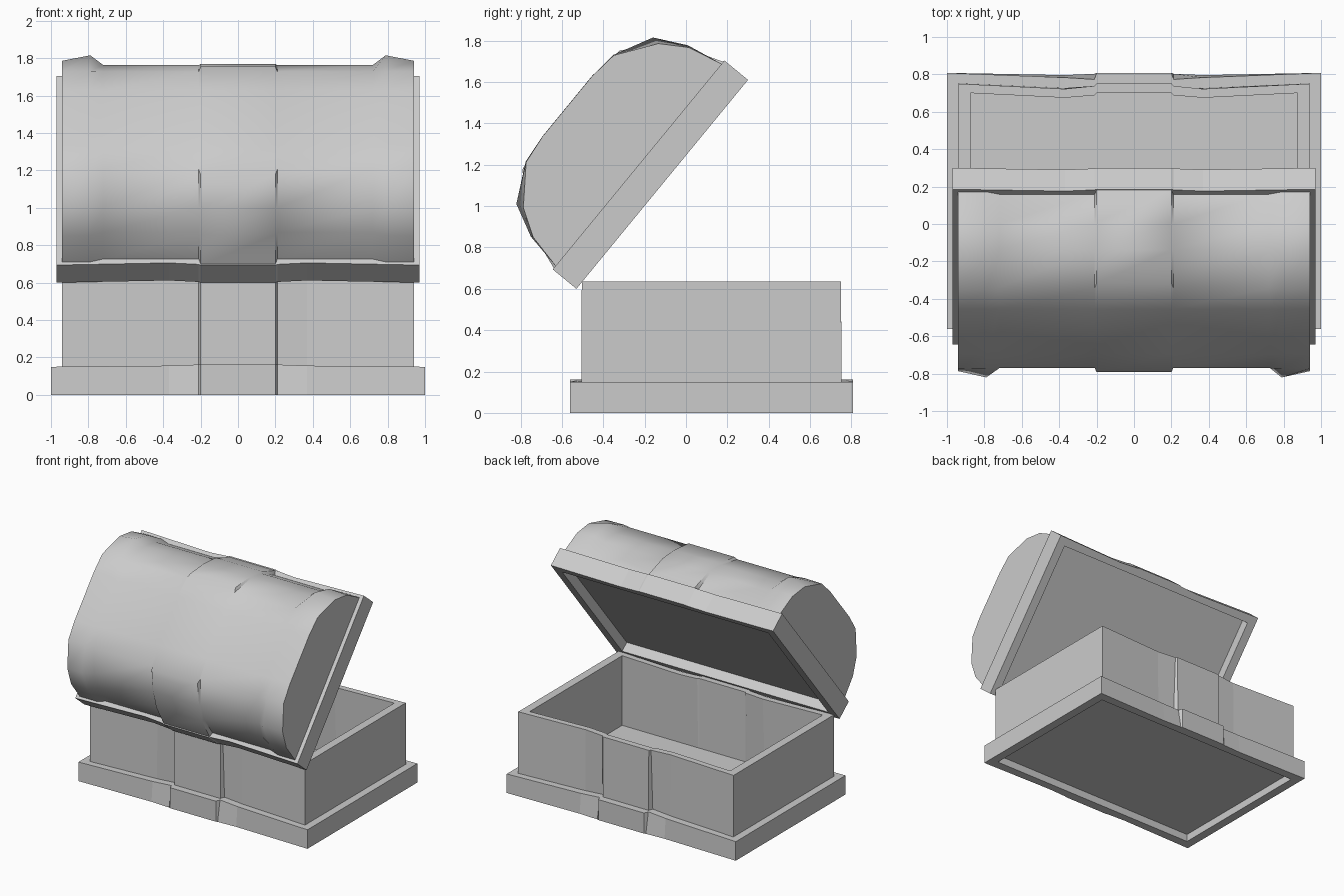
import bpy, bmesh, math
from mathutils import Vector

if "Cube" in bpy.data.objects:
    bpy.data.objects.remove(bpy.data.objects["Cube"])


def outline(hx, hy, z, cy=0.0, wave=0.0, groove=0.0, lift=0.0):
    """Rectangle whose long sides wave inward, with a groove beside the strap."""
    right = [(0, hy, lift), (0.2, hy, lift), (0.212, hy - groove, lift),
             (0.37, hy - wave, lift * 0.5), (hx, hy, 0)]
    half = [(-x, y, l) for x, y, l in right[:0:-1]] + right
    pts = half + [(-x, -y, l) for x, y, l in half]
    return [Vector((x, cy + y, z + l)) for x, y, l in pts]


def loft(name, loops, place=lambda v: v, angle=0):
    """Skin equal-length loops and cap both ends."""
    bm = bmesh.new()
    rings = [[bm.verts.new(place(p)) for p in loop] for loop in loops]
    n = len(rings[0])
    for a, b in zip(rings, rings[1:]):
        for i in range(n):
            j = (i + 1) % n
            bm.faces.new((a[i], a[j], b[j], b[i]))
    bm.faces.new(rings[0])
    bm.faces.new(rings[-1])
    bmesh.ops.recalc_face_normals(bm, faces=bm.faces)
    mesh = bpy.data.meshes.new(name)
    bm.to_mesh(mesh)
    bm.free()
    ob = bpy.data.objects.new(name, mesh)
    bpy.context.collection.objects.link(ob)
    if angle:
        bpy.ops.object.select_all(action='DESELECT')
        ob.select_set(True)
        bpy.context.view_layer.objects.active = ob
        bpy.ops.object.shade_smooth_by_angle(angle=math.radians(angle))
    return ob


# Chest body: recessed underside, plinth, walls with strap, hollow inside
C = 0.123
loft("chest_body", [
    outline(0.93, 0.61, 0.06, C),
    outline(0.93, 0.61, 0.0, C),
    outline(1.0, 0.685, 0.0, C, 0.012, 0.005),
    outline(1.0, 0.685, 0.15, C, 0.025, 0.035, 0.012),
    outline(0.94, 0.629, 0.15, C, 0.025, 0.035, 0.012),
    outline(0.94, 0.627, 0.635, C, 0.028, 0.012),
    outline(0.875, 0.577, 0.635, C, 0.025, 0.012),
    outline(0.875, 0.577, 0.085, C),
])

# Lid frame: hinge at the front lower corner, lid swung open
SIZE = 1.307
U, N = Vector((0, 0.635, 0.773)), Vector((0, -0.773, 0.635))
HINGE = Vector((0, -0.53, 0.60))


def lid_space(p):
    return Vector((p.x, 0, 0)) + HINGE + U * p.y + N * p.z


# Lid rim with shallow recess underneath
H = SIZE / 2
loft("lid_rim", [
    outline(0.90, H - 0.065, 0.075, H),
    outline(0.90, H - 0.065, 0.0, H),
    outline(0.97, H, 0.0, H, 0.015, 0.005),
    outline(0.97, H, 0.148, H, 0.015, 0.005),
], lid_space)

# Domed lid: half profiles (along lid, height) lofted across the width
end = [(0.02, 0.14), (0.06, 0.32), (0.14, 0.447), (0.32, 0.577), (0.465, 0.594)]
ridge = [(0.02, 0.14), (0.055, 0.33), (0.133, 0.485), (0.32, 0.58), (0.465, 0.595)]
main = [(0.04, 0.14), (0.085, 0.32), (0.16, 0.435), (0.315, 0.570), (0.465, 0.594)]
strap = [(0.005, 0.14), (0.07, 0.32), (0.155, 0.44), (0.28, 0.568), (0.465, 0.595)]
half = [(0.94, end), (0.79, ridge), (0.72, main), (0.21, main), (0.2, strap)]
stations = [(-x, p) for x, p in half] + half[::-1]
loft("lid_dome", [
    [Vector((x, s, t)) for s, t in p + [(SIZE - s, t) for s, t in p[::-1]]]
    for x, p in stations
], lid_space, 50)
